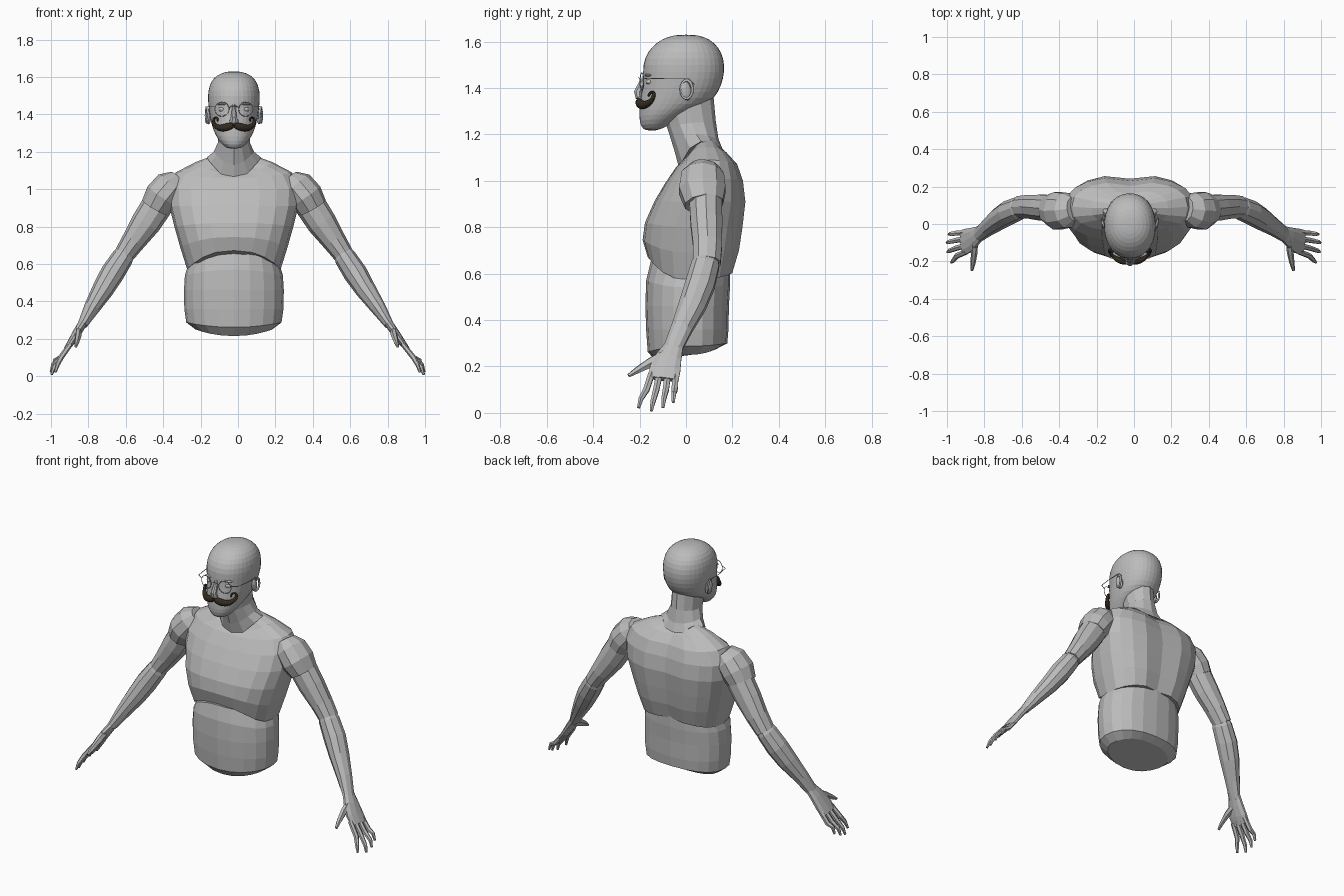
import bpy, bmesh, math
from mathutils import Vector

CX = -0.022  # body centre line


def material(name, rgb):
    m = bpy.data.materials.new(name)
    m.diffuse_color = (*rgb, 1)
    return m


SKIN = material("grey_clay", (0.5, 0.5, 0.5))
HAIR = material("dark_brown", (0.035, 0.025, 0.015))


def finish(name, rings, mat=SKIN, subdivide=0):
    """Bridge rings of points into a closed tube."""
    bm = bmesh.new()
    vr = [[bm.verts.new(p) for p in r] for r in rings]
    n = len(vr[0])
    for a, b in zip(vr, vr[1:]):
        for i in range(n):
            j = (i + 1) % n
            bm.faces.new((a[i], a[j], b[j], b[i]))
    bm.faces.new(vr[0][::-1])
    bm.faces.new(vr[-1])
    bmesh.ops.recalc_face_normals(bm, faces=bm.faces)
    me = bpy.data.meshes.new(name)
    bm.to_mesh(me)
    bm.free()
    me.materials.append(mat)
    ob = bpy.data.objects.new(name, me)
    bpy.context.collection.objects.link(ob)
    if subdivide:
        mod = ob.modifiers.new("smooth", 'SUBSURF')
        mod.levels = mod.render_levels = subdivide
    return ob


def stack(name, rows, n=20, power=0.8, back_power=None, groove=0.0, subdivide=0):
    """Stacked oval rings: front z, side z, back z, half width, front y, back y."""
    rings = []
    for zf, zs, zb, w, yf, yb in rows:
        ring = []
        for i in range(n):
            a = 2 * math.pi * i / n
            c, s = math.cos(a), math.sin(a)
            e = back_power if back_power and s > 0 else power
            x = w * math.copysign(abs(c) ** e, c)
            k = math.copysign(abs(s) ** e, s)
            y = (yf + yb) / 2 + (yb - yf) / 2 * k
            z = zs + ((zb if s > 0 else zf) - zs) * s * s
            if s > 0:
                y -= groove * math.exp(-(x / 0.06) ** 2)
            ring.append((CX + x, y, z))
        rings.append(ring)
    return finish(name, rings, subdivide=subdivide)


def limb(name, side, rows, n=10, ref=(0, 1, 0), mat=SKIN, subdivide=0):
    """Tube along a path: x, y, z, thickness radius, radius along ref."""
    pts = [Vector(r[:3]) for r in rows]
    rings = []
    for i, r in enumerate(rows):
        t = (pts[min(i + 1, len(pts) - 1)] - pts[max(i - 1, 0)]).normalized()
        u = Vector(ref)
        u = (u - t * u.dot(t)).normalized()
        v = t.cross(u)
        ring = []
        for k in range(n):
            a = 2 * math.pi * (k + 0.5) / n
            p = pts[i] + u * (r[4] * math.cos(a)) + v * (r[3] * math.sin(a))
            x = p.x * side
            # the two arms hang slightly differently
            if side > 0 and p.x > 0.4:
                x += 0.04 * min(1, max(0, (0.5 - p.z) / 0.45))
            ring.append((CX + x, p.y, p.z))
        rings.append(ring)
    return finish(name, rings, mat, subdivide)


# Torso
stack("abdomen", [
    (.215, .25, .275, .205, -.12, .13), (.262, .288, .30, .255, -.165, .178),
    (.36, .36, .36, .265, -.172, .183), (.46, .46, .46, .267, -.175, .185),
    (.57, .54, .55, .262, -.172, .19), (.68, .61, .64, .24, -.145, .19)],
    power=0.95, back_power=0.85)
stack("chest", [
    (.672, .572, .605, .25, -.165, .208), (.745, .69, .70, .287, -.187, .237),
    (.82, .80, .80, .318, -.177, .252), (.91, .91, .91, .345, -.137, .264),
    (.99, 1.01, 1.0, .35, -.09, .252), (1.06, 1.09, 1.07, .31, -.042, .226),
    (1.085, 1.145, 1.12, .205, -.012, .182), (1.09, 1.18, 1.14, .11, .02, .15)],
    groove=0.022)

# Neck
stack("neck", [
    (1.055, 1.17, 1.13, .145, -.03, .16), (1.13, 1.20, 1.18, .108, -.05, .14),
    (1.22, 1.25, 1.26, .085, -.078, .128), (1.28, 1.32, 1.37, .085, -.10, .118)],
    n=12, power=1)

# Head
stack("head", [
    (1.213, 1.213, 1.225, .035, -.175, -.09), (1.235, 1.245, 1.265, .07, -.198, -.05),
    (1.28, 1.285, 1.30, .098, -.204, .01), (1.33, 1.33, 1.335, .117, -.202, .105),
    (1.38, 1.38, 1.38, .129, -.195, .142), (1.44, 1.44, 1.44, .138, -.186, .165),
    (1.50, 1.50, 1.50, .143, -.190, .17), (1.555, 1.555, 1.555, .134, -.17, .157),
    (1.597, 1.597, 1.597, .11, -.128, .123), (1.622, 1.622, 1.622, .068, -.08, .08),
    (1.63, 1.63, 1.63, .025, -.03, .03)], n=18, power=0.93, subdivide=1)
limb("nose", 1, [(0, -.172, 1.455, .012, .011), (0, -.19, 1.42, .015, .012),
                 (0, -.208, 1.382, .018, .018), (0, -.204, 1.362, .016, .026),
                 (0, -.19, 1.35, .012, .018)], n=8, ref=(1, 0, 0))


def ball(name, loc, scale, rot=(0, 0, 0)):
    bpy.ops.mesh.primitive_uv_sphere_add(segments=14, ring_count=8, location=loc, rotation=rot)
    ob = bpy.context.object
    ob.name = name
    ob.scale = scale
    ob.data.materials.append(SKIN)


def wire(name, pts, radius, cyclic=False):
    cu = bpy.data.curves.new(name, 'CURVE')
    cu.dimensions = '3D'
    cu.bevel_depth = radius
    cu.bevel_resolution = 1
    sp = cu.splines.new('POLY')
    sp.points.add(len(pts) - 1)
    for p, q in zip(sp.points, pts):
        p.co = (CX + q[0], q[1], q[2], 1)
    sp.use_cyclic_u = cyclic
    cu.materials.append(SKIN)
    bpy.context.collection.objects.link(bpy.data.objects.new(name, cu))


def oval(cx, cy, cz, ax, ay, az, n=20):
    return [(cx + ax * math.cos(2 * math.pi * i / n), cy + ay * math.cos(2 * math.pi * i / n),
             cz + az * math.sin(2 * math.pi * i / n)) for i in range(n)]


wire("glasses_bridge", [(-.026, -.193, 1.435), (-.012, -.203, 1.445),
                        (.012, -.203, 1.445), (.026, -.193, 1.435)], .002)

for s, tag in ((-1, "left"), (1, "right")):
    # Face details
    ball(tag + "_eye", (CX + s * .06, -.152, 1.427), (.024, .022, .015))
    ball(tag + "_brow", (CX + s * .06, -.164, 1.455), (.034, .013, .006), (0, 0, s * .25))
    ball(tag + "_ear", (CX + s * .136, .0, 1.388), (.013, .024, .042), (.2, 0, s * .25))
    wire(tag + "_ear_rim", oval(s * .144, .003, 1.394, s * .006, .025, .04, 14), .006, True)
    wire(tag + "_lens_frame", oval(s * .064, -.19, 1.428, .038, s * .008, .038), .002, True)
    wire(tag + "_temple", [(s * .102, -.182, 1.44), (s * .135, -.165, 1.442),
                           (s * .148, -.08, 1.44), (s * .15, .01, 1.44),
                           (s * .148, .035, 1.415)], .002)
    # Curled moustache half
    limb(tag + "_moustache", s, [
        (-.002, -.203, 1.343, .016, .014), (.03, -.203, 1.335, .024, .02),
        (.065, -.188, 1.324, .021, .022), (.095, -.162, 1.332, .016, .016),
        (.113, -.141, 1.355, .010, .010), (.108, -.136, 1.380, .008, .008),
        (.094, -.146, 1.386, .007, .007), (.083, -.160, 1.374, .007, .007),
        (.09, -.162, 1.362, .005, .005)], n=8, mat=HAIR, subdivide=1)
    # Arm
    limb(tag + "_shoulder", s, [
        (.30, .08, 1.06, .05, .065), (.335, .073, 1.02, .09, .096),
        (.385, .07, .96, .094, .105), (.42, .078, .90, .082, .086)])
    limb(tag + "_upper_arm", s, [
        (.39, .085, .95, .07, .07), (.415, .085, .905, .083, .074),
        (.47, .088, .82, .08, .072), (.535, .093, .725, .065, .066),
        (.59, .09, .645, .054, .062)])
    limb(tag + "_forearm", s, [
        (.57, .09, .675, .045, .05), (.595, .083, .635, .059, .063),
        (.65, .06, .55, .064, .066), (.70, .028, .465, .058, .061),
        (.76, -.018, .365, .043, .048), (.81, -.058, .275, .026, .042)])
    # Hand
    limb(tag + "_palm", s, [
        (.80, -.048, .295, .024, .04), (.835, -.073, .24, .023, .058),
        (.865, -.09, .19, .02, .07), (.895, -.097, .145, .015, .068)])
    for name, y0, x1, y1, z1 in (("index", -.148, .955, -.205, .022), ("middle", -.114, .975, -.15, .008),
                                 ("ring", -.078, .978, -.10, .022), ("little", -.045, .968, -.055, .045)):
        limb(f"{tag}_{name}_finger", s, [
            (.875, y0, .17, .014, .016), (.925, y0 * .6 + y1 * .4, .1, .015, .015),
            (x1 - .012, y0 * .2 + y1 * .8, z1 + .04, .012, .012), (x1, y1, z1, .007, .007)], n=6)
    limb(tag + "_thumb", s, [
        (.83, -.085, .25, .018, .026), (.832, -.15, .218, .018, .023),
        (.838, -.205, .187, .014, .016), (.845, -.248, .16, .008, .008)], n=6, ref=(0, .5, 1))
